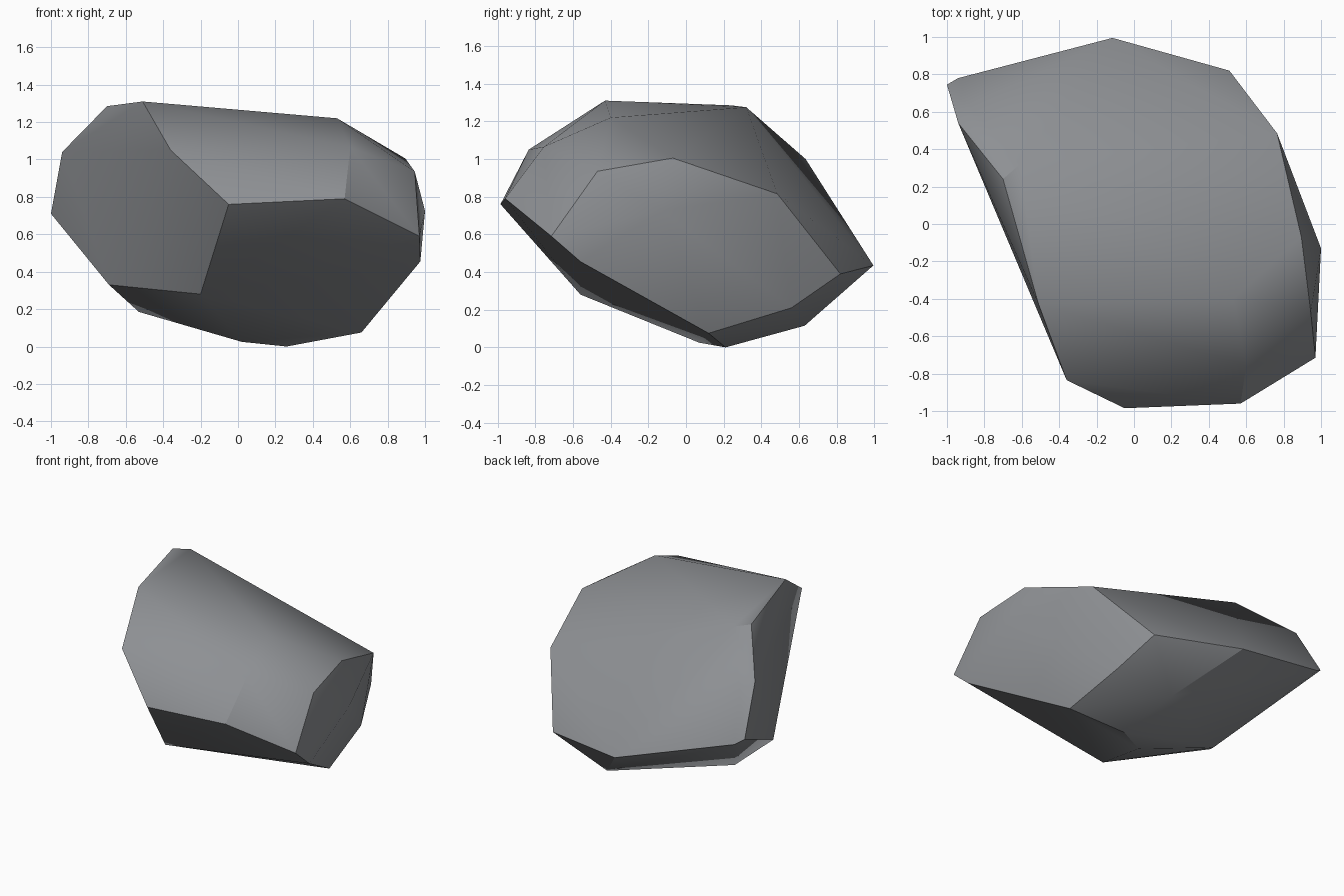
import bpy, bmesh, math

if "Cube" in bpy.data.objects:
    bpy.data.objects.remove(bpy.data.objects["Cube"])

# Corner points of the chipped boulder, grouped by region
front = [(-.36, -.835, 1.05), (-.05, -.985, .76), (.57, -.96, .79),
         (.60, -.755, 1.065), (-.20, -.56, .28)]
right = [(.97, -.715, .59), (.945, -.47, .935), (.895, -.07, 1.005),
         (1.0, -.13, .725), (.975, -.56, .455), (.765, .485, .815)]
top = [(.53, -.40, 1.22), (-.51, -.43, 1.31), (-.70, .24, 1.285), (-.61, .32, 1.275)]
left = [(-.94, .54, 1.04), (-.88, .635, 1.0), (-1.0, .745, .71),
        (-.94, .78, .67), (-.69, -.03, .33), (-.53, .19, .185)]
back = [(-.115, .995, .435), (.51, .82, .39), (.61, .56, .21), (.2, .63, .115)]
base = [(.66, .12, .075), (.26, .21, 0), (.02, .07, .025)]

# Wrap the corners in a convex shell and merge nearly flat facets
bm = bmesh.new()
for p in front + right + top + left + back + base:
    bm.verts.new(p)
hull = bmesh.ops.convex_hull(bm, input=bm.verts[:])
loose = [v for v in bm.verts if not v.link_faces]
bmesh.ops.delete(bm, geom=loose, context='VERTS')
bmesh.ops.dissolve_limit(bm, angle_limit=math.radians(2), verts=bm.verts[:], edges=bm.edges[:])
bmesh.ops.recalc_face_normals(bm, faces=bm.faces[:])
mesh = bpy.data.meshes.new("boulder")
bm.to_mesh(mesh)
bm.free()

# Stone colour
stone = bpy.data.materials.new("grey stone")
stone.diffuse_color = (.27, .28, .295, 1)
stone.use_nodes = True
stone.node_tree.nodes["Principled BSDF"].inputs["Base Color"].default_value = stone.diffuse_color
mesh.materials.append(stone)

boulder = bpy.data.objects.new("boulder", mesh)
bpy.context.collection.objects.link(boulder)
bpy.context.view_layer.objects.active = boulder
boulder.select_set(True)
bpy.ops.object.shade_smooth_by_angle(angle=math.radians(30))
